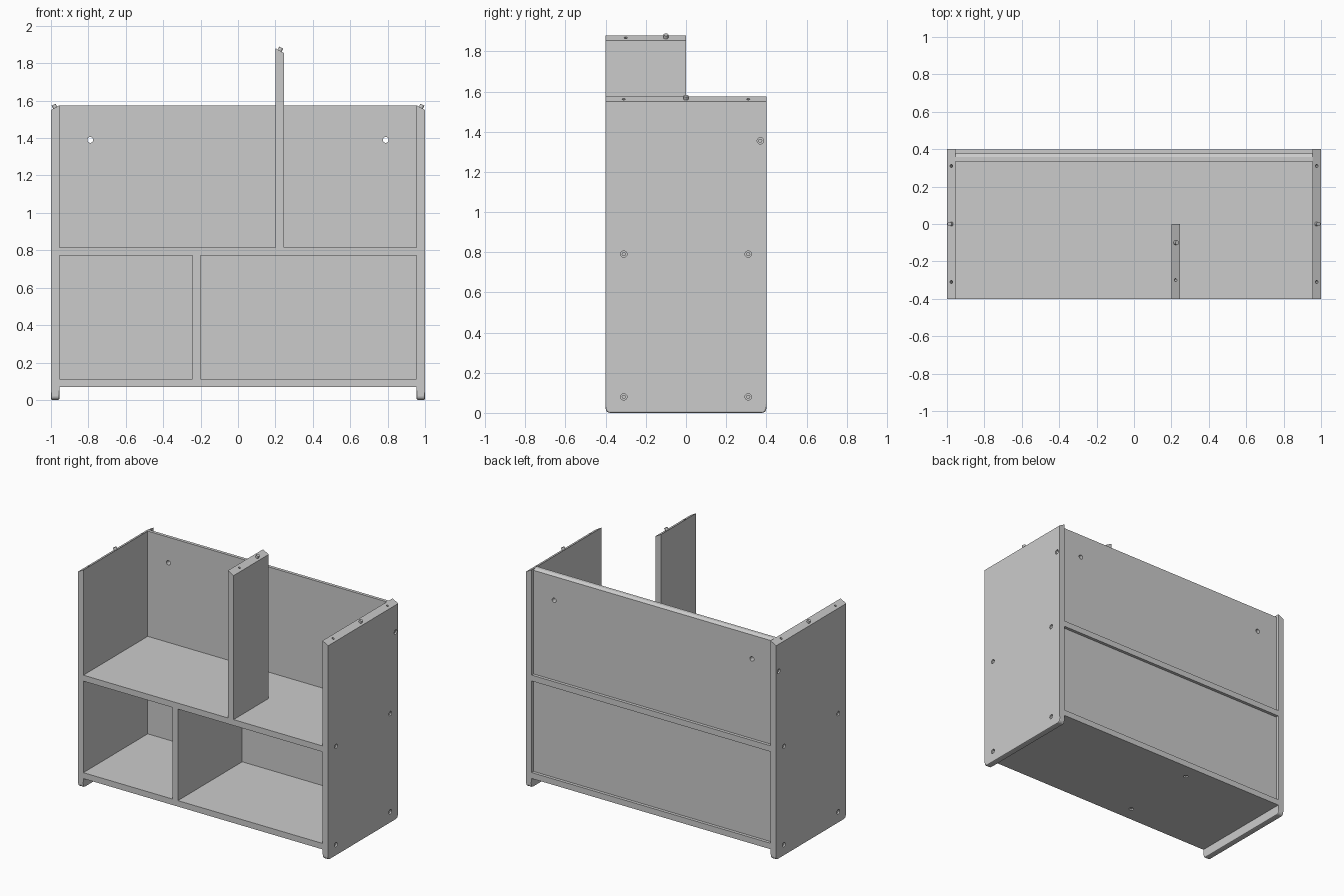
import bpy, bmesh, math
from mathutils import Vector

if "Cube" in bpy.data.objects:
    bpy.data.objects.remove(bpy.data.objects["Cube"])

T = 0.045                      # board thickness
SLOPE = math.atan2(0.025, T)   # angle of the sloped top ends


def finish(bm, name):
    bmesh.ops.recalc_face_normals(bm, faces=bm.faces)
    me = bpy.data.meshes.new(name)
    bm.to_mesh(me)
    bm.free()
    ob = bpy.data.objects.new(name, me)
    bpy.context.collection.objects.link(ob)
    return ob


def prism(name, pts, axis, lo, hi, bottom_bevel=0):
    """Extrude a 2D profile along x (pts = y, z) or along y (pts = x, z)."""
    bm = bmesh.new()
    pos = (lambda p: (lo, *p)) if axis == 'x' else (lambda p: (p[0], lo, p[1]))
    face = bm.faces.new([bm.verts.new(pos(p)) for p in pts])
    ext = bmesh.ops.extrude_face_region(bm, geom=[face])
    verts = [g for g in ext['geom'] if isinstance(g, bmesh.types.BMVert)]
    d = hi - lo
    bmesh.ops.translate(bm, verts=verts, vec=(d, 0, 0) if axis == 'x' else (0, d, 0))
    if bottom_bevel:
        edges = [e for e in bm.edges
                 if all(v.co.z < 0.03 for v in e.verts)
                 and abs(e.verts[0].co.x - e.verts[1].co.x) < 1e-5]
        bmesh.ops.bevel(bm, geom=edges, offset=bottom_bevel, segments=2,
                        profile=0.5, affect='EDGES')
    return finish(bm, name)


def box(name, x0, x1, y0, y1, z0, z1):
    return prism(name, [(x0, z0), (x1, z0), (x1, z1), (x0, z1)], 'y', y0, y1)


def cyl(name, centre, direction, r, length):
    bm = bmesh.new()
    rot = Vector((0, 0, 1)).rotation_difference(Vector(direction)).to_matrix().to_4x4()
    rot.translation = centre
    bmesh.ops.create_cone(bm, cap_ends=True, segments=20, radius1=r, radius2=r,
                          depth=length, matrix=rot)
    return finish(bm, name)


def drill(ob, holes):
    """Cut round holes, given as (centre, direction, radius, length)."""
    for h in holes:
        cutter = cyl("hole_cutter", *h)
        cutter.hide_render = True
        mod = ob.modifiers.new("hole", 'BOOLEAN')
        mod.operation = 'DIFFERENCE'
        mod.solver = 'EXACT'
        mod.object = cutter
        bpy.context.view_layer.objects.active = ob
        bpy.ops.object.modifier_apply(modifier=mod.name)
        bpy.data.objects.remove(cutter)


def slope_top(ob, side, x_high, z_high):
    """Lower the outer top edge so that the board end slopes outward."""
    for v in ob.data.vertices:
        if v.co.z > z_high - 0.001 and abs(v.co.x - x_high) > 0.01:
            v.co.z -= 0.025


def top_fittings(ob, name, side, x, z, peg_y, hole_ys):
    n = (side * math.sin(SLOPE), 0, math.cos(SLOPE))
    drill(ob, [((x, y, z), n, 0.008, 0.06) for y in hole_ys])
    cyl(name + "_dowel", Vector((x, peg_y, z)), n, 0.012, 0.036)


# side panels with rounded feet, sloped tops, dowels and countersunk screws
r = 0.022
outline = [(0.4, 1.575), (-0.4, 1.575)]
for cy, a0 in ((-0.4 + r, 180), (0.4 - r, 270)):
    outline += [(cy + r * math.cos(math.radians(a0 + i * 22.5)),
                 r + r * math.sin(math.radians(a0 + i * 22.5))) for i in range(5)]
for side, label in ((-1, "left"), (1, "right")):
    lo, hi = sorted((side * (1 - T), side))
    panel = prism(label + "_side_panel", outline, 'x', lo, hi, 0.007)
    slope_top(panel, side, side * (1 - T), 1.575)
    spots = [(-0.31, 0.08), (0.31, 0.08), (-0.31, 0.79), (0.31, 0.79), (0.37, 1.355)]
    drill(panel, [((side, y, z), (1, 0, 0), 0.016, 0.03) for y, z in spots])
    for y, z in spots:
        cyl(label + "_side_screw", (side * 0.986, y, z), (1, 0, 0), 0.010, 0.014)
    top_fittings(panel, label + "_side", side, side * (1 - T / 2), 1.5625, 0, (-0.31, 0.31))

# shelves
w = 1 - T
box("middle_shelf", -w, w, -0.4, 0.398, 0.772, 0.815)
bottom = box("bottom_shelf", -w, w, -0.4, 0.398, 0.068, 0.111)
drill(bottom, [((-0.22, y, 0.068), (0, 0, 1), 0.016, 0.03) for y in (-0.29, 0.29)])
for y in (-0.29, 0.29):
    cyl("bottom_screw", (-0.22, y, 0.082), (0, 0, 1), 0.010, 0.014)

# back panels, the upper one with a chamfered top edge and two through holes
upper = prism("upper_back_panel", [(0.334, 0.815), (0.376, 0.815), (0.376, 1.563),
                                   (0.357, 1.575), (0.334, 1.575)], 'x', -w, w)
drill(upper, [((x, 0.355, 1.39), (0, 1, 0), 0.016, 0.2) for x in (-0.79, 0.79)])
box("lower_back_panel", -w, w, 0.334, 0.376, 0.111, 0.772)

# dividers
box("lower_divider", -0.242, -0.2, -0.4, 0.334, 0.111, 0.772)
tall = box("upper_divider", 0.2, 0.2 + T, -0.4, 0, 0.815, 1.88)
slope_top(tall, 1, 0.2, 1.88)
top_fittings(tall, "upper_divider", 1, 0.2 + T / 2, 1.8675, -0.1, (-0.3,))
